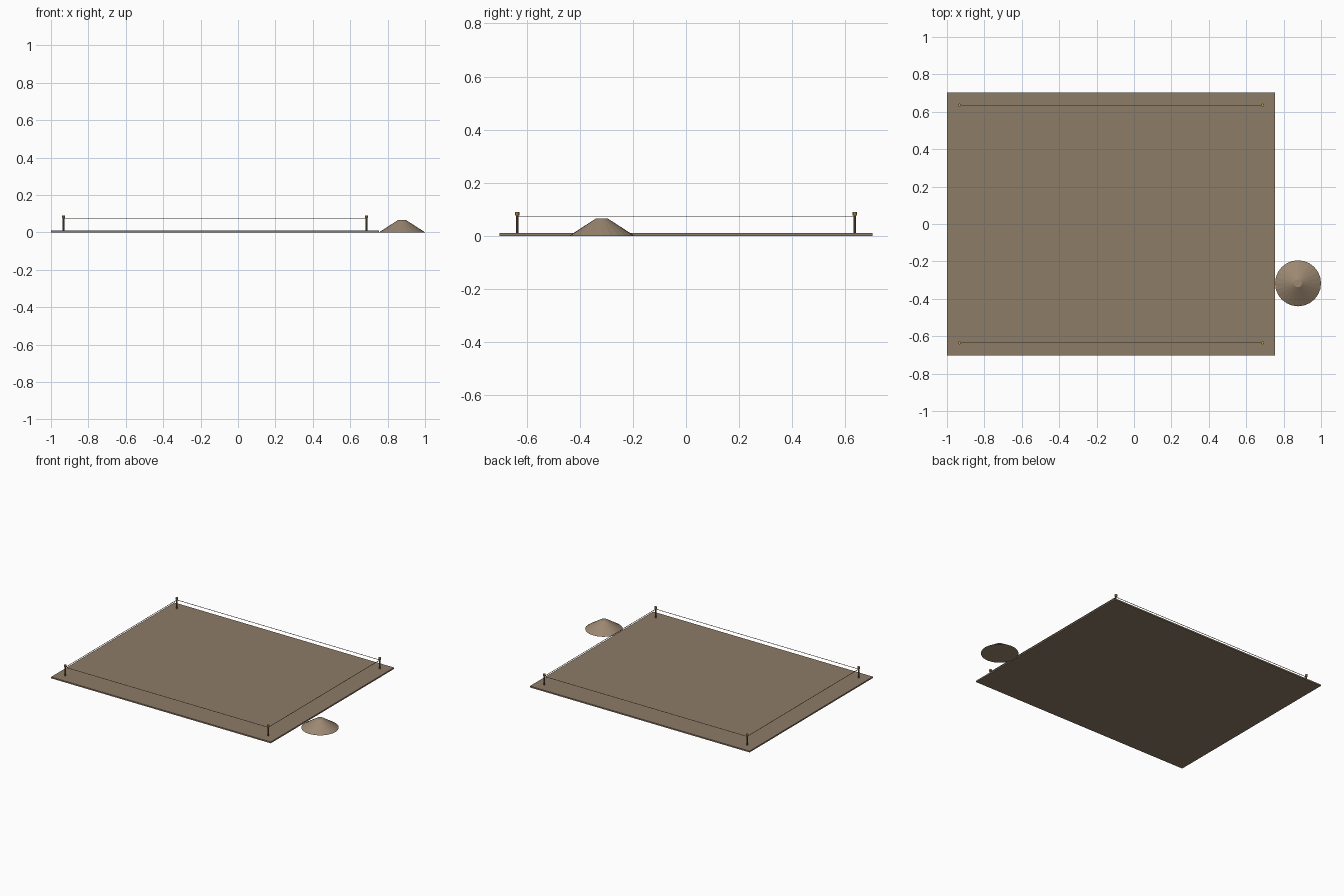
import bpy
import math

if "Cube" in bpy.data.objects:
    bpy.data.objects.remove(bpy.data.objects["Cube"])

CX, HX, HY = -0.123, 0.81, 0.636      # fence centre and half spans


def material(name, rgb):
    m = bpy.data.materials.new(name)
    m.diffuse_color = (*rgb, 1)
    m.use_nodes = True
    m.node_tree.nodes["Principled BSDF"].inputs["Base Color"].default_value = m.diffuse_color
    return m


soil = material("soil", (0.27, 0.20, 0.135))
loose_soil = material("loose_soil", (0.33, 0.245, 0.165))
wood = material("wood", (0.14, 0.10, 0.06))
gold = material("gold", (0.55, 0.32, 0.08))
cord = material("cord", (0.28, 0.25, 0.18))


def finish(name, mat):
    ob = bpy.context.object
    ob.name = name
    ob.data.materials.append(mat)
    return ob


def box(name, loc, size, mat):
    bpy.ops.mesh.primitive_cube_add(size=1, location=loc)
    bpy.context.object.scale = size
    bpy.ops.object.transform_apply(location=False, rotation=False, scale=True)
    return finish(name, mat)


# Ground plot
box("ground_plot", (CX, 0, 0.005), (1.754, 1.406, 0.01), soil)

# Corner stakes with round caps
for sx, side in ((-1, "left"), (1, "right")):
    for sy, end in ((-1, "front"), (1, "back")):
        x, y = CX + sx * HX, sy * HY
        bpy.ops.mesh.primitive_cylinder_add(vertices=8, radius=0.005, depth=0.07,
                                            location=(x, y, 0.045))
        finish(f"stake_{end}_{side}", wood)
        bpy.ops.mesh.primitive_cylinder_add(vertices=8, radius=0.0085, depth=0.014,
                                            location=(x, y, 0.083))
        finish(f"stake_cap_{end}_{side}", gold)

# Boundary cords between stakes
T = 0.0025
for s, end, side in ((-1, "front", "left"), (1, "back", "right")):
    box(f"cord_{end}", (CX, s * HY, 0.072), (2 * HX, T, T), cord)
    box(f"cord_{side}", (CX + s * HX, 0, 0.072), (T, 2 * HY, T), cord)

# Spoil heap beside the plot
bpy.ops.mesh.primitive_cone_add(vertices=24, radius1=0.123, radius2=0.021, depth=0.066,
                                location=(0.877, -0.317, 0.033))
finish("spoil_heap", loose_soil)
